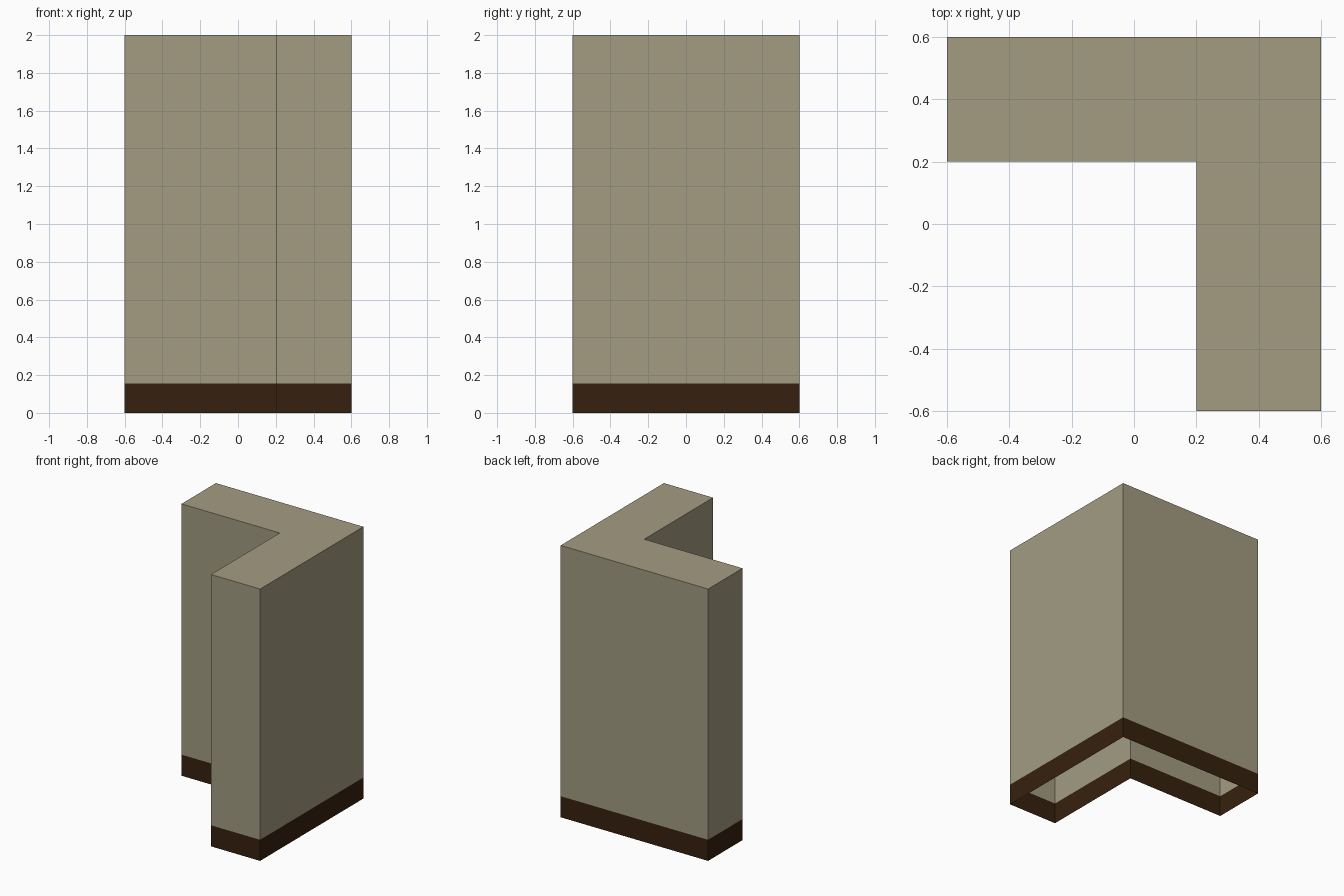
import bpy
import bmesh

if "Cube" in bpy.data.objects:
    bpy.data.objects.remove(bpy.data.objects["Cube"])

# L-shaped plan, counter-clockwise seen from above
PLAN = [(-0.6, 0.2), (0.2, 0.2), (0.2, -0.6), (0.6, -0.6), (0.6, 0.6), (-0.6, 0.6)]
BAND_TOP = 0.155
WALL_TOP = 2.0


def material(name, rgb):
    mat = bpy.data.materials.new(name)
    mat.diffuse_color = (*rgb, 1.0)
    mat.use_nodes = True
    mat.node_tree.nodes["Principled BSDF"].inputs["Base Color"].default_value = mat.diffuse_color
    return mat


def shell(name, z0, z1, mat, capped):
    """Thin open-bottomed shell that follows the plan between two heights."""
    bm = bmesh.new()
    low = [bm.verts.new((x, y, z0)) for x, y in PLAN]
    high = [bm.verts.new((x, y, z1)) for x, y in PLAN]
    n = len(PLAN)
    for i in range(n):
        j = (i + 1) % n
        bm.faces.new((low[i], low[j], high[j], high[i]))
    if capped:
        bm.faces.new(high)
    mesh = bpy.data.meshes.new(name)
    bm.to_mesh(mesh)
    bm.free()
    mesh.materials.append(mat)
    obj = bpy.data.objects.new(name, mesh)
    bpy.context.collection.objects.link(obj)
    return obj


plaster = material("beige plaster", (0.366, 0.333, 0.223))
wood = material("dark brown skirting", (0.037, 0.015, 0.0044))

# Corner wall with closed top, and the skirting band flush below it
shell("corner_wall", BAND_TOP, WALL_TOP, plaster, True)
shell("skirting_band", 0.0, BAND_TOP, wood, False)
